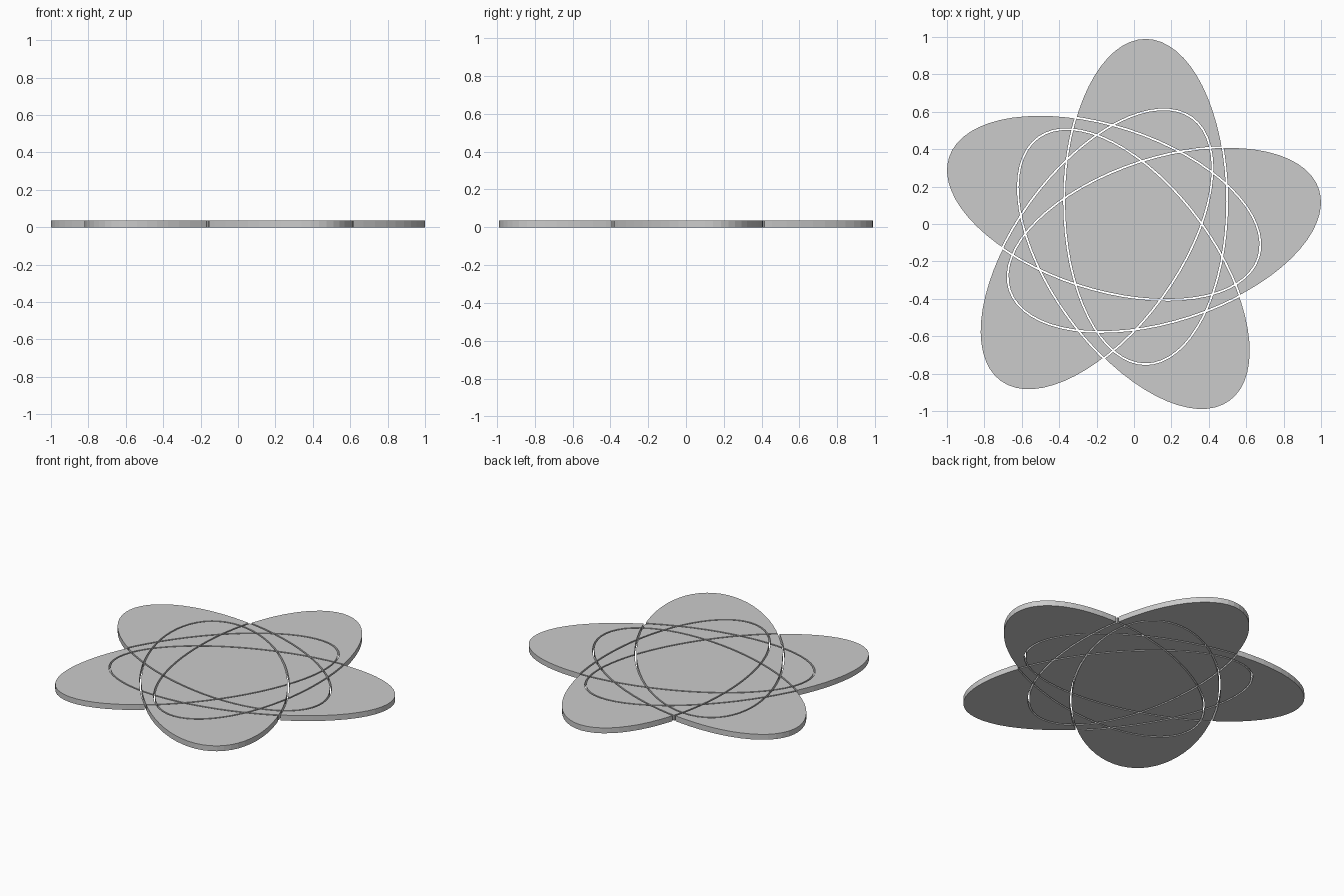
import bpy, bmesh
from math import sin, cos, pi, radians, hypot, atan2
from mathutils import Vector
from mathutils.geometry import delaunay_2d_cdt

if "Cube" in bpy.data.objects:
    bpy.data.objects.remove(bpy.data.objects["Cube"])

N = 64                    # sides per ellipse
A, B = 0.867, 0.431       # half length and half width
GAP = 0.010               # slot width between the pieces
THICK = 0.035
CX, CY = -0.0278, -0.0505 # centre of the five-fold rotation
OFF, OFF_ANG = 0.195, radians(62.5)
STEP = 2 * pi / N

# Five ellipses: centre x, centre y, direction of long axis
ellipses = [(CX + OFF * cos(OFF_ANG + k * 2 * pi / 5),
             CY + OFF * sin(OFF_ANG + k * 2 * pi / 5),
             pi / 2 + k * 2 * pi / 5) for k in range(5)]


def outline(e, grow):
    x, y, t = e
    pts = []
    for i in range(N):
        u, v = (A + grow) * cos(i * STEP), (B + grow) * sin(i * STEP)
        pts.append(Vector((x + u * cos(t) - v * sin(t), y + u * sin(t) + v * cos(t))))
    return pts


def inside(p, e, grow):
    # Exact test against the N-sided ellipse, in unit-circle space
    x, y, t = e
    dx, dy = p.x - x, p.y - y
    u = (dx * cos(t) + dy * sin(t)) / (A + grow)
    v = (-dx * sin(t) + dy * cos(t)) / (B + grow)
    return hypot(u, v) * cos(atan2(v, u) % STEP - STEP / 2) <= cos(STEP / 2)


# Overlay of inner and outer outlines, triangulated flat
verts, edges = [], []
for e in ellipses:
    for grow in (0, GAP):
        s = len(verts)
        verts += outline(e, grow)
        edges += [(s + i, s + (i + 1) % N) for i in range(N)]
pts, _, tris, *_ = delaunay_2d_cdt(verts, edges, [], 0, 1e-6)

# Keep everything inside an ellipse and outside every slot
bm = bmesh.new()
bv = [bm.verts.new((p.x, p.y, 0)) for p in pts]
for tri in tris:
    c = sum((pts[i] for i in tri), Vector((0, 0))) / 3
    inner = [inside(c, e, 0) for e in ellipses]
    outer = [inside(c, e, GAP) for e in ellipses]
    if any(inner) and inner == outer:
        bm.faces.new([bv[i] for i in tri])
bmesh.ops.delete(bm, geom=[v for v in bm.verts if not v.link_faces], context='VERTS')

# Thicken into a plate of separate pieces
res = bmesh.ops.extrude_face_region(bm, geom=bm.faces[:], use_keep_orig=True)
top = [g for g in res['geom'] if isinstance(g, bmesh.types.BMVert)]
bmesh.ops.translate(bm, verts=top, vec=(0, 0, THICK))
bmesh.ops.recalc_face_normals(bm, faces=bm.faces[:])

mesh = bpy.data.meshes.new("overlapping_ellipses_plate")
bm.to_mesh(mesh)
bm.free()
obj = bpy.data.objects.new("overlapping_ellipses_plate", mesh)
bpy.context.collection.objects.link(obj)
